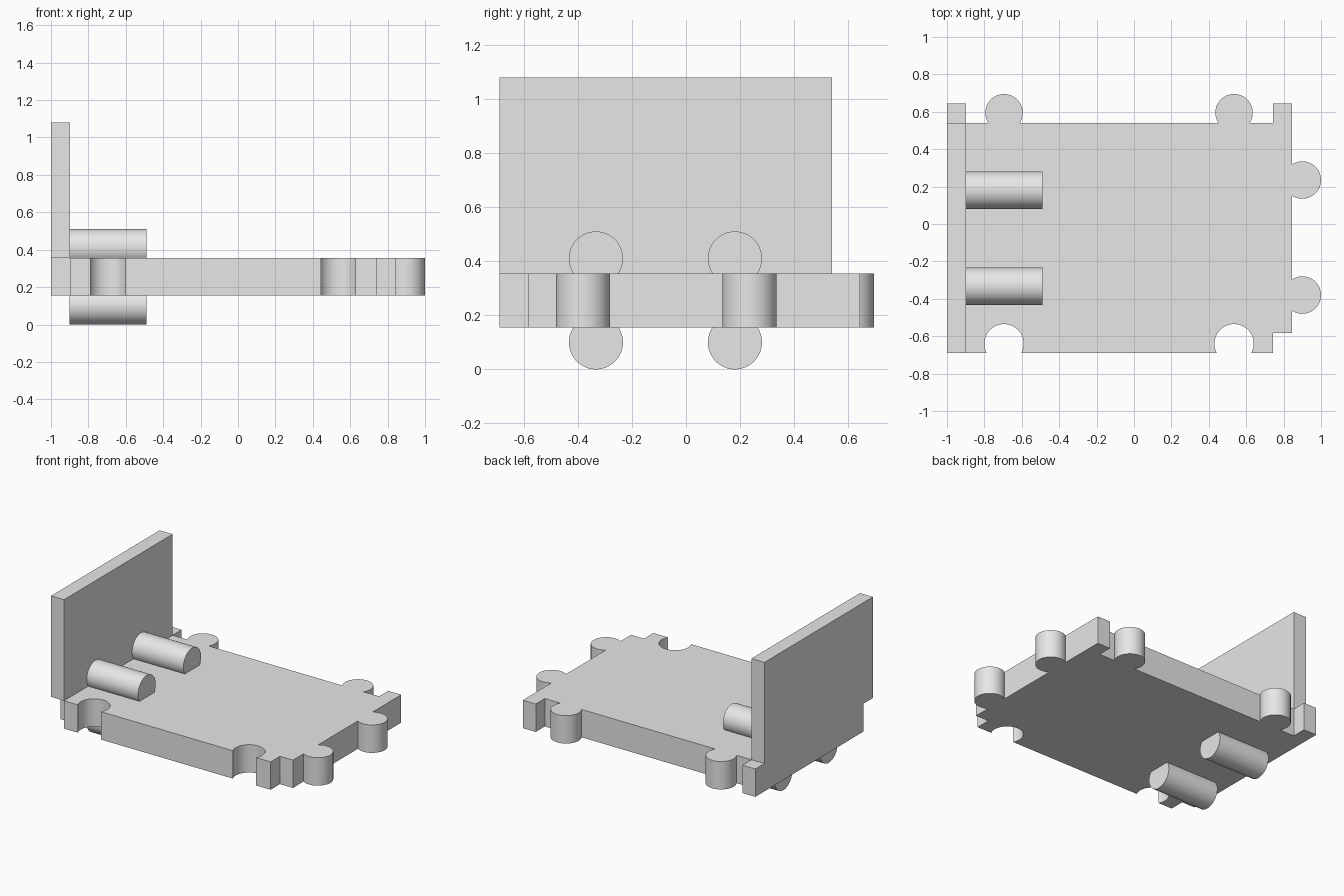
import bpy, bmesh
from math import sin, cos, asin, pi
from mathutils import Matrix

cube = bpy.data.objects.get("Cube")
if cube:
    bpy.data.objects.remove(cube, do_unlink=True)

grey = bpy.data.materials.new("light grey")
grey.use_nodes = True
colour = (0.8, 0.8, 0.8, 1)
grey.diffuse_color = colour
grey.node_tree.nodes["Principled BSDF"].inputs["Base Color"].default_value = colour

LOW, HIGH = 0.155, 0.355              # underside and top of the base
FRONT, BACK = -0.69, 0.54             # main edges of the base
LEFT, RIGHT, TAB = -1.0, 0.845, 0.103


def finish(name, bm):
    bmesh.ops.recalc_face_normals(bm, faces=bm.faces)
    mesh = bpy.data.meshes.new(name)
    bm.to_mesh(mesh)
    bm.free()
    mesh.materials.append(grey)
    obj = bpy.data.objects.new(name, mesh)
    bpy.context.collection.objects.link(obj)
    bpy.ops.object.select_all(action="DESELECT")
    obj.select_set(True)
    bpy.context.view_layer.objects.active = obj
    bpy.ops.object.shade_smooth_by_angle(angle=pi / 6)
    return obj


def arc(cx, cy, r, start, end, steps=40):
    angles = [start + (end - start) * i / steps for i in range(steps + 1)]
    return [(cx + r * cos(a), cy + r * sin(a)) for a in angles]


# Base: one jigsaw outline, anticlockwise from the front edge
KNOB, SOCKET = 0.1, 0.105
outline = [(LEFT + TAB, FRONT)]
dip = asin(0.05 / SOCKET)
for x in (-0.695, 0.535):
    outline += arc(x, FRONT + 0.05, SOCKET, pi + dip, -dip)
outline += [(RIGHT - TAB, FRONT), (RIGHT - TAB, FRONT + 0.106), (RIGHT, FRONT + 0.106)]
neck = asin(0.055 / KNOB)
for y in (-0.38, 0.235):
    outline += arc(RIGHT + 0.055, y, KNOB, -pi / 2 - neck, pi / 2 + neck)
outline += [(RIGHT, BACK + TAB), (RIGHT - TAB, BACK + TAB), (RIGHT - TAB, BACK)]
for x in (0.535, -0.695):
    outline += arc(x, BACK + 0.055, KNOB, -neck, pi + neck)
outline += [(LEFT + TAB, BACK), (LEFT + TAB, BACK + TAB), (LEFT, BACK + TAB),
            (LEFT, FRONT + 0.106), (LEFT + TAB, FRONT + 0.106)]

bm = bmesh.new()
face = bm.faces.new([bm.verts.new((x, y, LOW)) for x, y in outline])
ext = bmesh.ops.extrude_face_region(bm, geom=[face], use_keep_orig=True)
top = [v for v in ext["geom"] if isinstance(v, bmesh.types.BMVert)]
bmesh.ops.translate(bm, verts=top, vec=(0, 0, HIGH - LOW))
finish("jigsaw_base", bm)

# Upright end panel
bm = bmesh.new()
size = (TAB, BACK - FRONT, 1.08 - HIGH)
centre = (LEFT + TAB / 2, (FRONT + BACK) / 2, (1.08 + HIGH) / 2)
bmesh.ops.create_cube(bm, size=1, matrix=Matrix.Translation(centre) @ Matrix.Diagonal((*size, 1)))
finish("end_panel", bm)

# Round pegs above and below the base
for side, y in (("front", -0.333), ("back", 0.181)):
    for level, z in (("upper", 0.41), ("lower", 0.1)):
        bm = bmesh.new()
        place = Matrix.Translation((-0.695, y, z)) @ Matrix.Rotation(pi / 2, 4, "Y")
        bmesh.ops.create_cone(bm, cap_ends=True, segments=64, radius1=0.1,
                              radius2=0.1, depth=0.41, matrix=place)
        finish(f"{side}_{level}_peg", bm)
